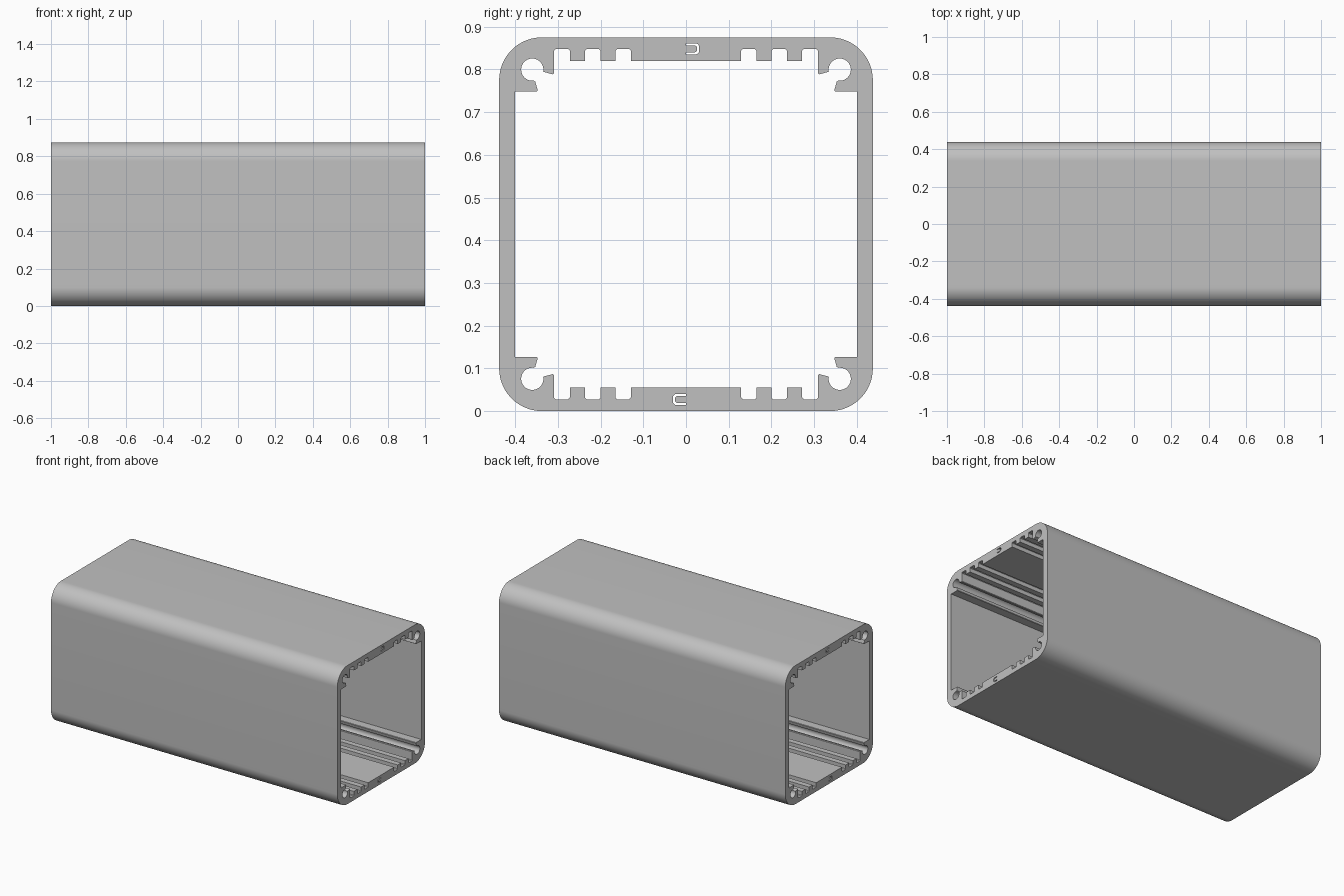
import bpy
import bmesh
from math import cos, sin, radians

cube = bpy.data.objects.get("Cube")
if cube:
    bpy.data.objects.remove(cube, do_unlink=True)

HALF = 0.4375      # half of the square outer section
RADIUS = 0.1       # outer corner radius
PLATE = 0.382      # inner face of the thick plate and ribs
FLOOR = 0.41       # bottom of the grooves
WALL = 0.401       # inner face of the side wall
FILLET = 0.004

grey = bpy.data.materials.new("aluminium grey")
grey.use_nodes = True
colour = (0.53, 0.53, 0.53, 1)
grey.diffuse_color = colour
grey.node_tree.nodes["Principled BSDF"].inputs["Base Color"].default_value = colour


def arc(cu, cv, r, start, end, steps):
    angles = [radians(start + (end - start) * i / steps) for i in range(steps + 1)]
    return [(cu + r * cos(a), cv + r * sin(a)) for a in angles]


def groove(u0, u1):
    """Groove between two ribs, with small eased floor corners."""
    return [(u0, PLATE), (u0, FLOOR - FILLET), (u0 + FILLET, FLOOR),
            (u1 - FILLET, FLOOR), (u1, FLOOR - FILLET), (u1, PLATE)]


def seam(depth, lo, hi, r):
    """Round-nosed lip outline running from the inner to the outer side."""
    return ([(0, lo)] + arc(depth - r, lo + r, r, -90, 0, 5)
            + arc(depth - r, hi - r, r, 0, 90, 5) + [(0, hi)])


# Quarter outlines, measured outward from the centre of the section
outer = [(0, HALF)] + arc(HALF - RADIUS, HALF - RADIUS, RADIUS, 90, 0, 24)
inner = [(0, PLATE)] + groove(0.129, 0.165) + groove(0.2, 0.237)
inner += groove(0.272, 0.309)[:-1]
# Screw channel with its two lips
inner += [(0.309, 0.354), (0.312, 0.351), (0.331, 0.356)]
inner += arc(0.36, 0.362, 0.026, 190, -97, 36)
inner += [(0.353, 0.334), (0.347, 0.313), (0.349, 0.311), (WALL, 0.311)]

# Half section: a tongue at the top seam and a matching slot at the bottom one
tongue = seam(0.026, 0.4025, 0.4185, 0.006)
slot = seam(0.031, 0.3975, 0.4235, 0.009)
section = [(-u, v) for u, v in outer]
section += [(-u, -v) for u, v in reversed(outer)]
section += [(-u, -v) for u, v in reversed(slot)]
section += [(-u, -v) for u, v in inner]
section += [(-u, v) for u, v in reversed(inner)]
section += tongue


def shell(name, side):
    """Extrude the half section along x; side -1 turns it half a turn."""
    bm = bmesh.new()
    verts = [bm.verts.new((-1, side * y, HALF + side * z)) for y, z in section]
    face = bm.faces.new(verts)
    new = bmesh.ops.extrude_face_region(bm, geom=[face], use_keep_orig=True)["geom"]
    bmesh.ops.translate(bm, vec=(2, 0, 0),
                        verts=[g for g in new if isinstance(g, bmesh.types.BMVert)])
    bmesh.ops.recalc_face_normals(bm, faces=bm.faces[:])
    mesh = bpy.data.meshes.new(name)
    bm.to_mesh(mesh)
    bm.free()
    mesh.materials.append(grey)
    obj = bpy.data.objects.new(name, mesh)
    bpy.context.collection.objects.link(obj)
    bpy.ops.object.select_all(action='DESELECT')
    obj.select_set(True)
    bpy.context.view_layer.objects.active = obj
    bpy.ops.object.shade_smooth_by_angle(angle=radians(30))


shell("front_shell", 1)
shell("back_shell", -1)
